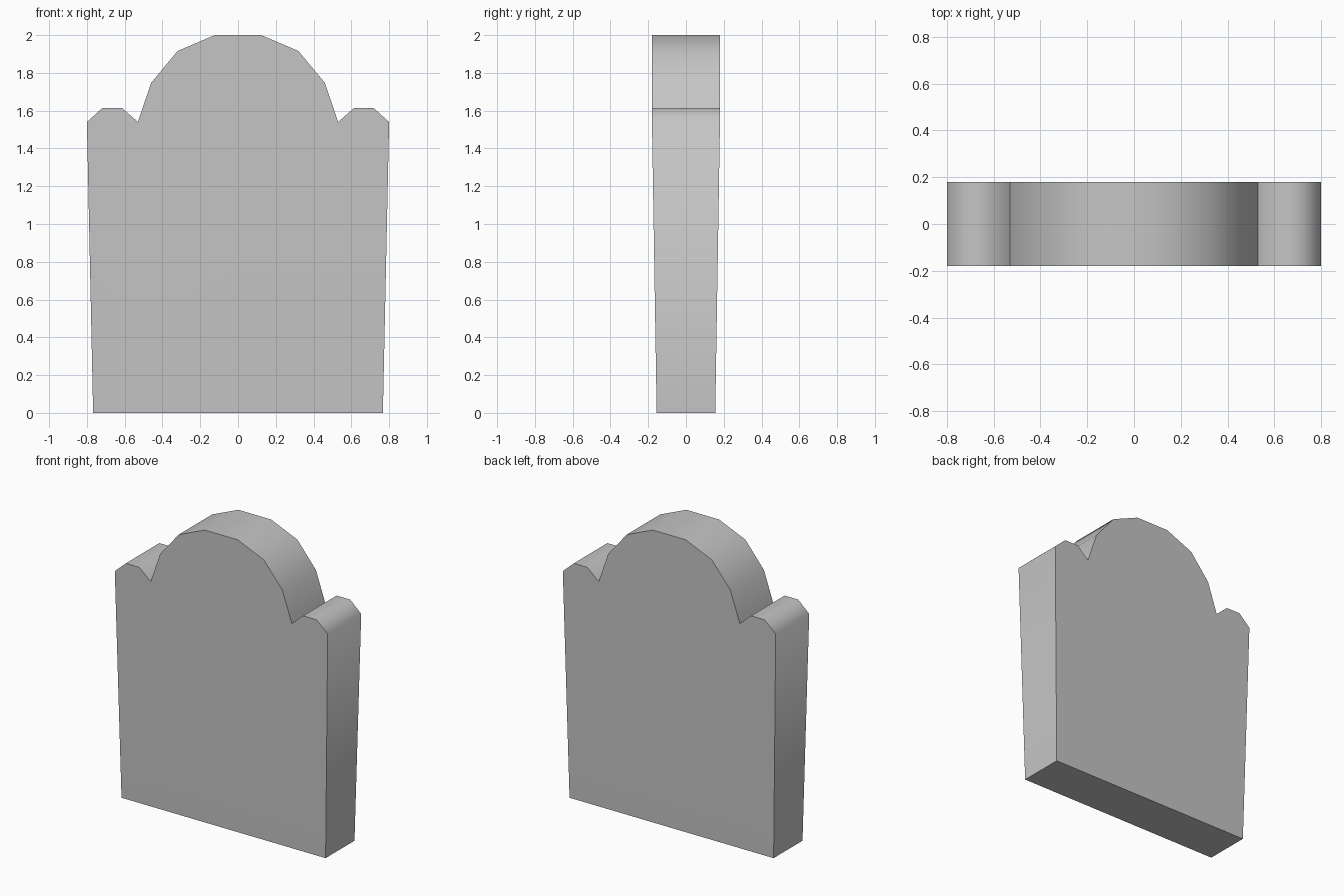
import bpy
import bmesh
import math

# Remove the default object
cube = bpy.data.objects.get("Cube")
if cube:
    bpy.data.objects.remove(cube)

# Stone colour
stone = bpy.data.materials.new("grey_stone")
stone.use_nodes = True
colour = (0.56, 0.56, 0.56, 1)
stone.diffuse_color = colour
bsdf = next(n for n in stone.node_tree.nodes if n.type == "BSDF_PRINCIPLED")
bsdf.inputs["Base Color"].default_value = colour

SHOULDER = 1.54
BASE_DEPTH, TOP_DEPTH = 0.155, 0.18

# Right half of the outline: base, shoulder, small ear, notch, large arch
half = [(0.767, 0), (0.8, SHOULDER), (0.717, 1.615), (0.615, 1.615),
        (0.53, SHOULDER), (0.46, 1.747), (0.32, 1.916), (0.123, 2)]
outline = half + [(-x, z) for x, z in reversed(half)]
count = len(outline)

bm = bmesh.new()


def ring(side):
    """Outline at the front (-1) or back (1), thinner at the base."""
    return [bm.verts.new((x, side * (TOP_DEPTH if z else BASE_DEPTH), z))
            for x, z in outline]


front, back = ring(-1), ring(1)

# Rim around the stone, including the underside
for i in range(count):
    j = (i + 1) % count
    bm.faces.new((front[i], front[j], back[j], back[i]))

# Front and back: tapered slab, two ears and the central arch
for v in (front, back):
    bm.faces.new([v[i] for i in (0, 1, 4, 11, 14, 15)])
    bm.faces.new(v[1:5])
    bm.faces.new(v[4:12])
    bm.faces.new(v[11:15])

bmesh.ops.recalc_face_normals(bm, faces=bm.faces)
mesh = bpy.data.meshes.new("headstone")
bm.to_mesh(mesh)
bm.free()
mesh.materials.append(stone)

headstone = bpy.data.objects.new("headstone", mesh)
bpy.context.collection.objects.link(headstone)

# Rounded rim stays smooth, face edges and notches stay sharp
bpy.ops.object.select_all(action="DESELECT")
headstone.select_set(True)
bpy.context.view_layer.objects.active = headstone
bpy.ops.object.shade_smooth_by_angle(angle=math.radians(60))
